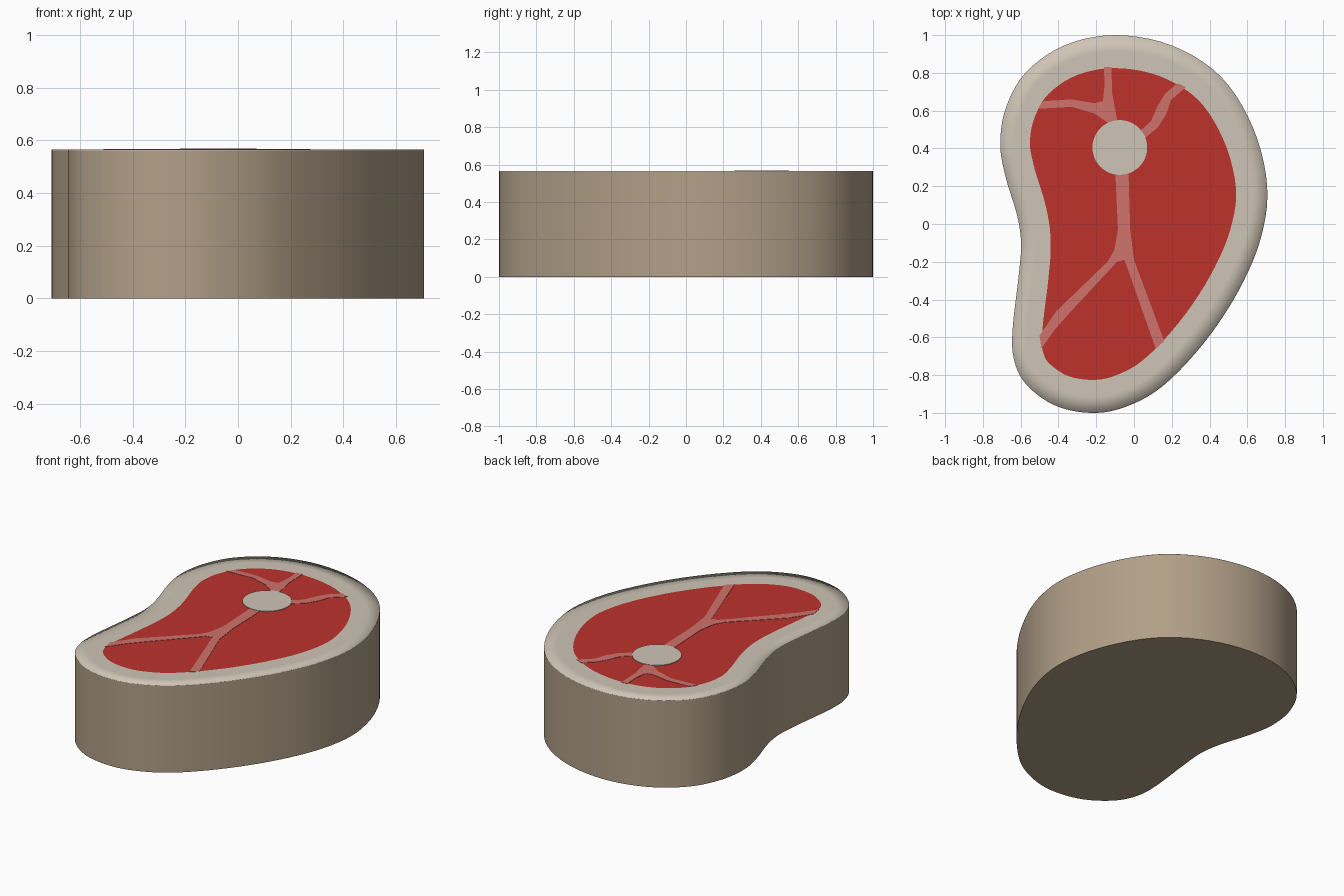
import bpy, bmesh, math
from mathutils import Vector

if "Cube" in bpy.data.objects:
    bpy.data.objects.remove(bpy.data.objects["Cube"])

TOP = 0.565      # height of the cut surface
SKIRT = 0.004    # hairline lip that softens the rim shading


def material(name, rgb):
    """Flat colour given as sRGB 0-255, stored linear."""
    m = bpy.data.materials.new(name)
    lin = [((c / 255 + 0.055) / 1.055) ** 2.4 for c in rgb]
    m.diffuse_color = (*lin, 1)
    m.use_nodes = True
    m.node_tree.nodes["Principled BSDF"].inputs["Base Color"].default_value = m.diffuse_color
    return m


TAN = material("tan crust", (178, 160, 136))
CREAM = material("cream fat", (207, 197, 182))
RED = material("red meat", (190, 50, 44))
PINK = material("pink marbling", (208, 114, 108))


def smooth_loop(pts, steps=5):
    """Closed Catmull-Rom curve through the points."""
    p = [Vector(q) for q in pts]
    n, out = len(p), []
    for i in range(n):
        a, b, c, d = p[i - 1], p[i], p[(i + 1) % n], p[(i + 2) % n]
        for s in range(steps):
            t = s / steps
            out.append(0.5 * (2 * b + (c - a) * t + (2 * a - 5 * b + 4 * c - d) * t * t
                              + (3 * b - a - 3 * c + d) * t ** 3))
    return out


def inset(loop, dist):
    """Move a clockwise loop inward; slightly wider at the two ends."""
    out = []
    for i, p in enumerate(loop):
        t = (loop[(i + 1) % len(loop)] - loop[i - 1]).normalized()
        inward = Vector((t.y, -t.x))
        out.append(p + inward * dist * (1 + 0.06 * abs(inward.y) - 0.05 * max(inward.x, 0)))
    return out


def build(name, rings, mat, cap_first=False, cap_last=False, smooth=False):
    """Bridge a stack of (loop, z) rings, optionally capping the ends."""
    bm = bmesh.new()
    vs = [[bm.verts.new((p[0], p[1], z)) for p in loop] for loop, z in rings]
    for lo, hi in zip(vs, vs[1:]):
        for i in range(len(lo)):
            j = (i + 1) % len(lo)
            bm.faces.new((lo[j], lo[i], hi[i], hi[j]))
    if cap_first:
        bm.faces.new(vs[0])                 # clockwise loop faces down
    if cap_last:
        bm.faces.new(vs[-1][::-1])
    me = bpy.data.meshes.new(name)
    bm.to_mesh(me)
    bm.free()
    me.materials.append(mat)
    ob = bpy.data.objects.new(name, me)
    bpy.context.collection.objects.link(ob)
    for f in me.polygons:
        f.use_smooth = smooth and len(f.vertices) == 4
    return ob


# Steak outline, clockwise from the top
outline = smooth_loop([
    (-0.10, 1.0), (0.20, 0.945), (0.46, 0.78), (0.63, 0.51), (0.705, 0.20),
    (0.67, -0.08), (0.55, -0.36), (0.37, -0.63), (0.15, -0.86), (-0.05, -0.97),
    (-0.23, -1.0), (-0.42, -0.96), (-0.57, -0.85), (-0.635, -0.72), (-0.643, -0.56),
    (-0.61, -0.27), (-0.598, -0.10), (-0.62, 0.05), (-0.68, 0.25), (-0.708, 0.42),
    (-0.68, 0.61), (-0.575, 0.80), (-0.37, 0.945)])
middle = inset(outline, 0.08)
inner = inset(outline, 0.165)

# Crust: straight wall with flat underside
side = build("crust_side", [(outline, 0), (outline, TOP - SKIRT)], TAN,
             cap_first=True, smooth=True)
bpy.context.view_layer.objects.active = side
side.select_set(True)
bpy.ops.object.shade_smooth_by_angle(angle=math.radians(40))

# Fat rim: level ring whose outer edge is shaded soft
build("fat_rim", [(outline, TOP - SKIRT), (outline, TOP), (middle, TOP), (inner, TOP)],
      CREAM, smooth=True)

# Red meat surface
build("meat", [(inner, TOP)], RED, cap_last=True)

# Marbling veins as thin plates
veins = {
    "lower_vein": [
        (-0.10, 0.30), (-0.03, 0.30), (-0.02, -0.03), (0.0, -0.19), (0.16, -0.62),
        (0.115, -0.66), (-0.05, -0.19), (-0.09, -0.20), (-0.35, -0.48), (-0.42, -0.56),
        (-0.49, -0.66), (-0.50, -0.59), (-0.41, -0.46), (-0.14, -0.20), (-0.105, -0.14),
        (-0.085, -0.03)],
    "upper_left_vein": [
        (-0.16, 0.83), (-0.12, 0.83), (-0.115, 0.69), (-0.085, 0.53), (-0.13, 0.53),
        (-0.21, 0.585), (-0.33, 0.62), (-0.51, 0.61), (-0.48, 0.65), (-0.33, 0.66),
        (-0.21, 0.64), (-0.165, 0.65), (-0.155, 0.74)],
    "upper_right_vein": [
        (0.02, 0.48), (0.09, 0.545), (0.125, 0.625), (0.165, 0.69), (0.23, 0.745),
        (0.275, 0.725), (0.195, 0.655), (0.17, 0.58), (0.125, 0.51), (0.07, 0.465),
        (0.04, 0.44)],
}
for name, pts in veins.items():
    build(name, [(pts, TOP), (pts, TOP + 0.002)], PINK, cap_last=True)

# Round bone
bone = [(-0.075 + 0.145 * math.sin(a), 0.405 + 0.145 * math.cos(a))
        for a in (2 * math.pi * i / 48 for i in range(48))]
build("bone", [(bone, TOP), (bone, TOP + 0.004)], CREAM, cap_last=True)
